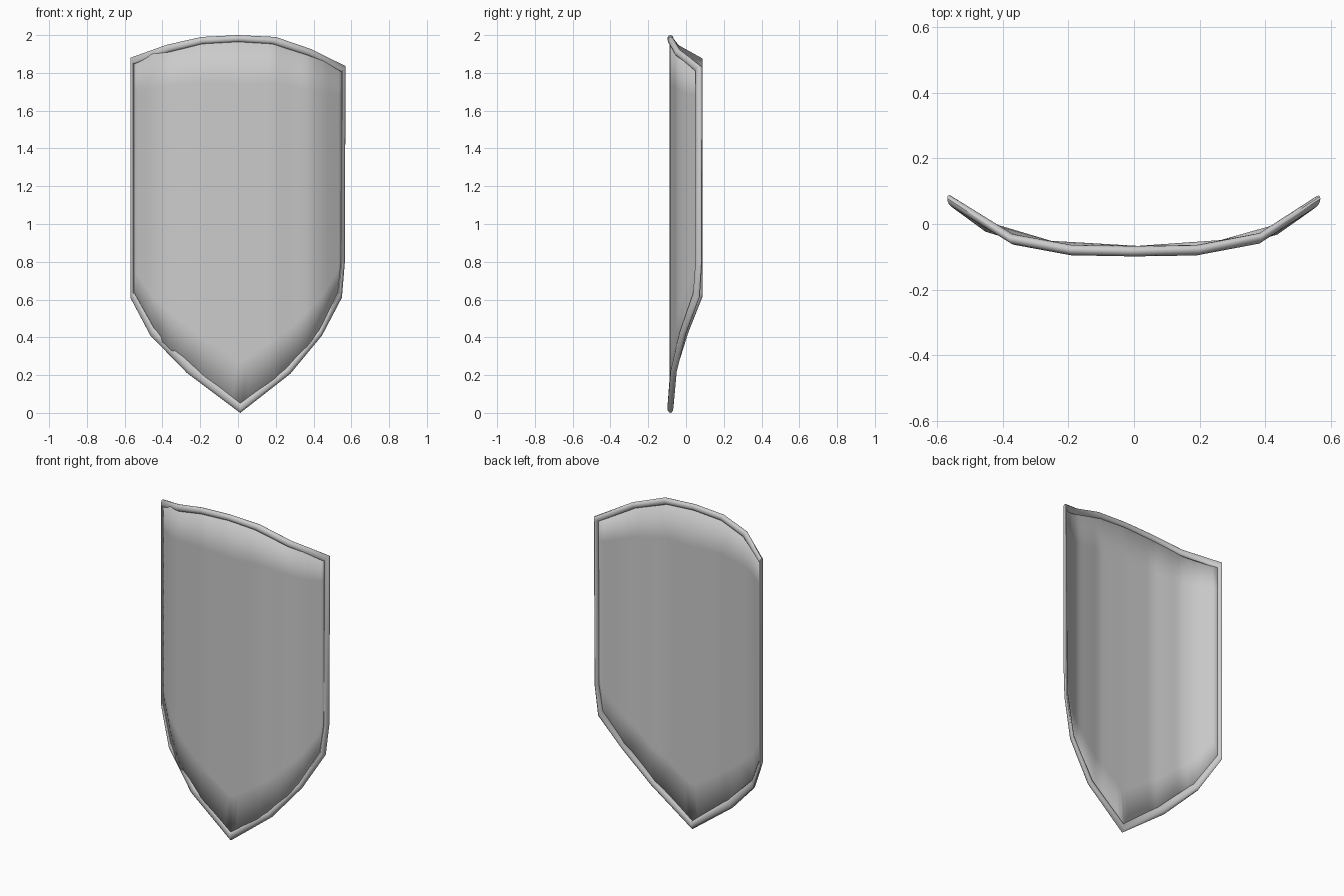
import bpy, math

if "Cube" in bpy.data.objects:
    bpy.data.objects.remove(bpy.data.objects["Cube"])

# Rim outline seen from the front: outer x, outer z, inner x, inner z
RIM = [
    (-.57, 1.88, -.55, 1.845), (-.38, 1.948, -.36, 1.91), (-.195, 1.99, -.19, 1.952),
    (0, 2.0, 0, 1.963), (.2, 1.99, .18, 1.952), (.39, 1.925, .375, 1.89),
    (.569, 1.836, .547, 1.805), (.566, .8, .545, .8), (.55, .61, .528, .64),
    (.445, .41, .43, .44), (.277, .207, .252, .235), (.012, 0, .012, .053),
    (-.272, .213, -.235, .25), (-.464, .41, -.443, .45), (-.57, .61, -.55, .64),
]
# Bend of the shield: depth y by distance from the middle
BEND = [(0, -.083), (.19, -.08), (.28, -.062), (.38, -.045), (.45, -.01), (.57, .078)]


def interp(pts, x):
    if x <= pts[0][0]:
        return pts[0][1]
    for (xa, a), (xb, b) in zip(pts, pts[1:]):
        if x <= xb:
            return a + (b - a) * (x - xa) / (xb - xa)
    return pts[-1][1]


def bend(x):
    return interp(BEND, abs(x))


def make(name, verts, faces, angle):
    me = bpy.data.meshes.new(name)
    me.from_pydata(verts, [], faces)
    me.update()
    ob = bpy.data.objects.new(name, me)
    bpy.context.collection.objects.link(ob)
    bpy.ops.object.select_all(action='DESELECT')
    ob.select_set(True)
    bpy.context.view_layer.objects.active = ob
    bpy.ops.object.shade_smooth_by_angle(angle=math.radians(angle))
    return ob


# Rim: oval section swept between the outer and inner outline, then bent
SIDES, DEPTH = 12, .016
verts, faces = [], []
n = len(RIM)
for ox, oz, ix, iz in RIM:
    for k in range(SIDES):
        a = 2 * math.pi * k / SIDES
        t = .5 + .5 * math.cos(a)
        x = ix + (ox - ix) * t
        verts.append((x, bend(x) + DEPTH * math.sin(a), iz + (oz - iz) * t))
for i in range(n):
    j = (i + 1) % n
    for k in range(SIDES):
        m = (k + 1) % SIDES
        faces.append((i * SIDES + k, i * SIDES + m, j * SIDES + m, j * SIDES + k))
make("shield_rim", verts, faces, 40)

# Panel: columns running from lower to upper rim centre line
mid = [((a + c) / 2, (b + d) / 2) for a, b, c, d in RIM]
top, bottom = mid[:7], sorted(mid[7:])
COLS, ROWS = 40, 8
x0, x1 = mid[0][0], mid[6][0]
verts, faces = [], []
for c in range(COLS + 1):
    x = x0 + (x1 - x0) * c / COLS
    lo, hi = interp(bottom, x), interp(top, x)
    for r in range(ROWS + 1):
        verts.append((x, bend(x), lo + (hi - lo) * r / ROWS))
for c in range(COLS):
    for r in range(ROWS):
        p = c * (ROWS + 1) + r
        q = p + ROWS + 1
        faces.append((p, q, q + 1, p + 1))
panel = make("shield_panel", verts, faces, 60)
thick = panel.modifiers.new("thickness", 'SOLIDIFY')
thick.thickness = .008
thick.offset = 0
